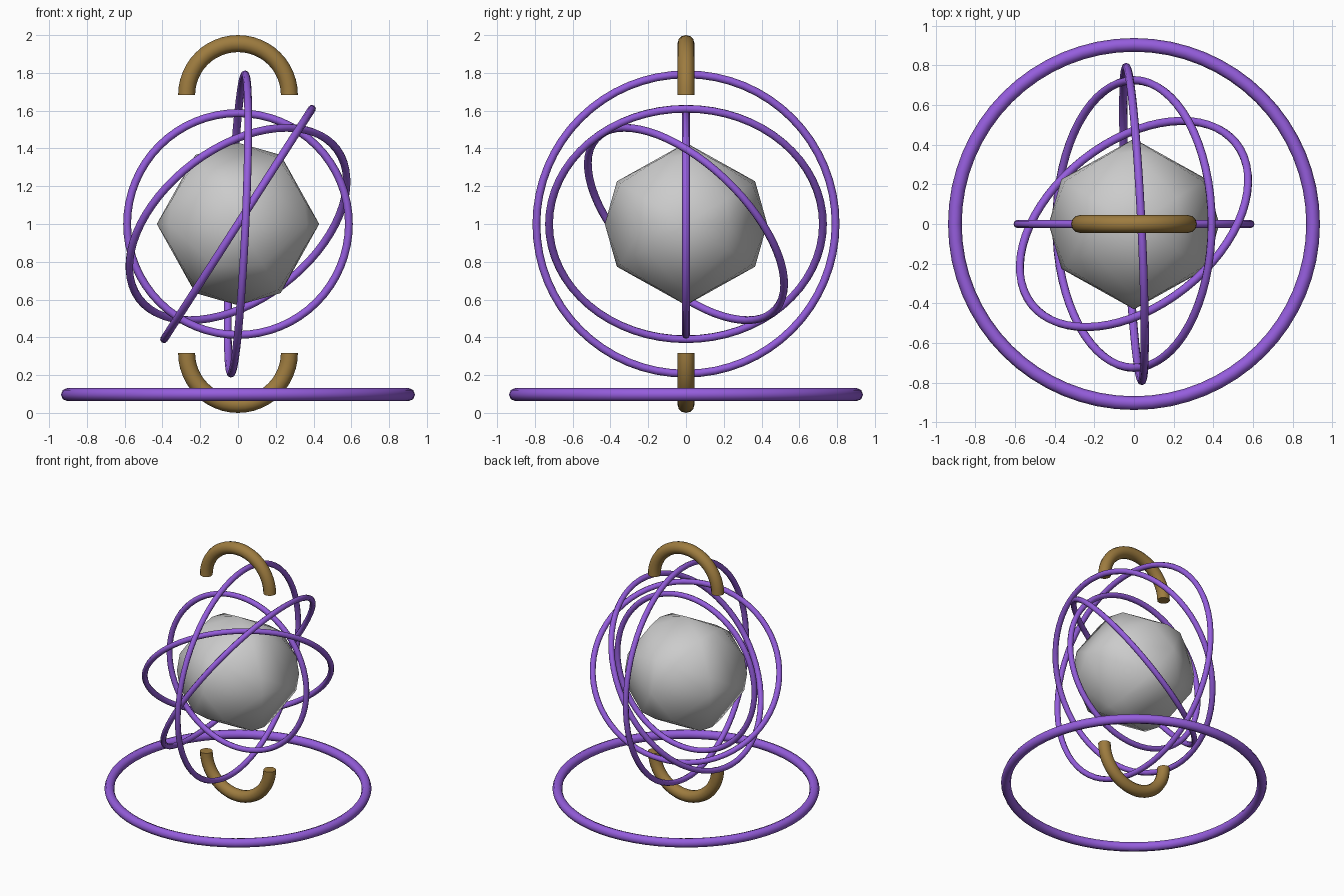
import bpy, bmesh
from math import sin, cos, pi, radians
from mathutils import Vector, Euler

if "Cube" in bpy.data.objects:
    bpy.data.objects.remove(bpy.data.objects["Cube"])


def material(name, color):
    m = bpy.data.materials.new(name)
    m.diffuse_color = (*color, 1)
    m.use_nodes = True
    m.node_tree.nodes["Principled BSDF"].inputs["Base Color"].default_value = m.diffuse_color
    return m


purple = material("purple", (0.30, 0.11, 0.72))
brass = material("brass", (0.34, 0.20, 0.05))


def add_object(name, bm, mat=None):
    bmesh.ops.recalc_face_normals(bm, faces=bm.faces)
    mesh = bpy.data.meshes.new(name)
    bm.to_mesh(mesh)
    bm.free()
    ob = bpy.data.objects.new(name, mesh)
    bpy.context.collection.objects.link(ob)
    if mat:
        mesh.materials.append(mat)
    bpy.ops.object.select_all(action='DESELECT')
    ob.select_set(True)
    bpy.context.view_layer.objects.active = ob
    bpy.ops.object.shade_smooth_by_angle(angle=radians(60))
    return ob


def tube_ring(name, major, minor, z, rotation, mat, arc=2 * pi, steps=64, sides=8):
    """Torus, or a capped part of one when arc is under a full turn."""
    bm = bmesh.new()
    closed = arc > 2 * pi - 0.001
    loops = []
    for i in range(steps if closed else steps + 1):
        a = arc * i / steps
        loop = []
        for j in range(sides):
            b = 2 * pi * j / sides
            d = major + minor * cos(b)
            loop.append(bm.verts.new((d * cos(a), d * sin(a), minor * sin(b))))
        loops.append(loop)
    for i in range(steps):
        p, q = loops[i], loops[(i + 1) % len(loops)]
        for j in range(sides):
            k = (j + 1) % sides
            bm.faces.new((p[j], q[j], q[k], p[k]))
    if not closed:
        bm.faces.new(loops[0])
        bm.faces.new(loops[-1])
    bm.transform(rotation.to_matrix().to_4x4())
    bmesh.ops.translate(bm, verts=bm.verts, vec=(0, 0, z))
    return add_object(name, bm, mat)


# Core: once-subdivided icosahedron with its two-fold axes on x, y and z
bm = bmesh.new()
points = set()
for x, y, z in ((1, 0, 0), (0.5257, 0, 0.8507), (0.5, 0.309, 0.809)):
    for p in ((x, y, z), (z, x, y), (y, z, x)):
        for sx in (-1, 1):
            for sy in (-1, 1):
                for sz in (-1, 1):
                    points.add((p[0] * sx, p[1] * sy, p[2] * sz))
for p in sorted(points):
    bm.verts.new(Vector(p).normalized() * 0.43 + Vector((0, 0, 1)))
bmesh.ops.convex_hull(bm, input=bm.verts)
add_object("core", bm)

# Orbit rings, each given by radius and the normal of its plane
orbits = (
    (0.587, (0, 1, 0)),
    (0.656, (-0.48, 0.61, 0.63)),
    (0.725, (0.841, 0, -0.54)),
    (0.793, (1, 0.05, -0.047)),
)
for i, (radius, normal) in enumerate(orbits):
    rot = Vector(normal).to_track_quat('Z', 'Y')
    tube_ring(f"orbit_ring_{i + 1}", radius, 0.0207, 1, rot, purple)

# Base ring
tube_ring("base_ring", 0.903, 0.0345, 0.097, Euler((0, 0, 0)), purple)

# Half-ring claws above and below
for name, s in (("upper_claw", 1), ("lower_claw", -1)):
    tube_ring(name, 0.272, 0.045, 1 + s * 0.683, Euler((s * pi / 2, 0, 0)),
              brass, arc=pi, steps=24, sides=12)
